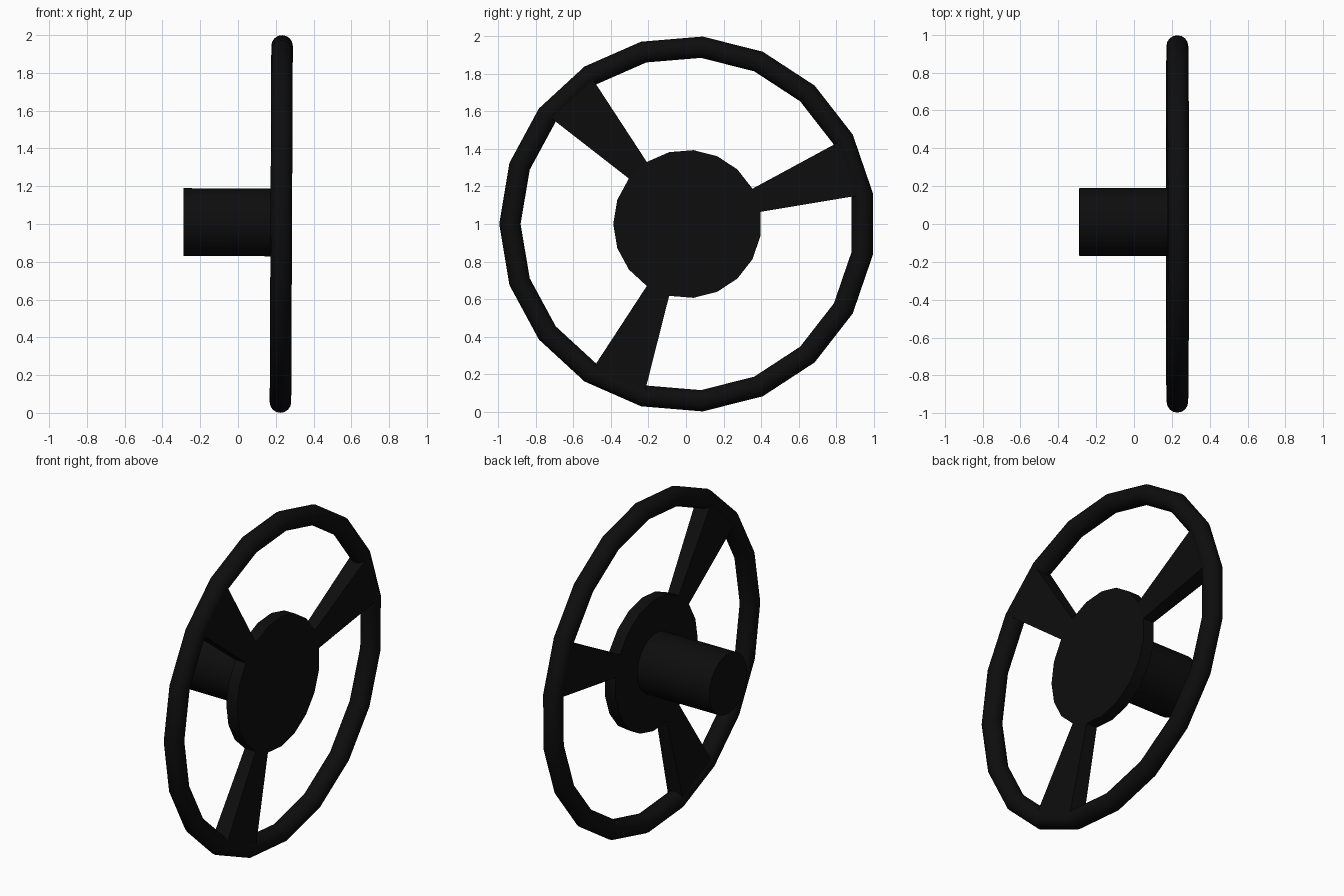
import bpy, bmesh, math
from mathutils import Vector

if "Cube" in bpy.data.objects:
    bpy.data.objects.remove(bpy.data.objects["Cube"])

SIDES = 19                      # shared by rim, hub and spokes
STEP = 2 * math.pi / SIDES
CENTRE = (0.229, 0.007, 1.0)
TILT = (0, 0.0045, 0)           # very slight lean

black = bpy.data.materials.new("black_plastic")
black.diffuse_color = (0.004, 0.004, 0.004, 1)
black.use_nodes = True
black.node_tree.nodes["Principled BSDF"].inputs["Base Color"].default_value = black.diffuse_color


def polar(radius, angle, x):
    return Vector((x, radius * math.cos(angle), radius * math.sin(angle)))


def finish(name, bm, location=CENTRE, smooth=True):
    bmesh.ops.recalc_face_normals(bm, faces=bm.faces)
    mesh = bpy.data.meshes.new(name)
    bm.to_mesh(mesh)
    bm.free()
    mesh.materials.append(black)
    obj = bpy.data.objects.new(name, mesh)
    obj.location, obj.rotation_euler = location, TILT
    bpy.context.collection.objects.link(obj)
    if smooth:
        bpy.ops.object.select_all(action='DESELECT')
        obj.select_set(True)
        bpy.context.view_layer.objects.active = obj
        bpy.ops.object.shade_smooth_by_angle(angle=math.radians(30))
    return obj


def prism(name, radius, sides, x0, x1, location=CENTRE):
    bm = bmesh.new()
    back, front = [[bm.verts.new(polar(radius, (i + 0.5) * 2 * math.pi / sides, x))
                    for i in range(sides)] for x in (x0, x1)]
    bm.faces.new(back)
    bm.faces.new(front)
    for i in range(sides):
        j = (i + 1) % sides
        bm.faces.new((back[i], back[j], front[j], front[i]))
    return finish(name, bm, location)


# Rim: round tube swept around a 19-sided loop
TUBE, MINOR, MAJOR = 0.057, 16, 0.946
bm = bmesh.new()
rings = []
for i in range(SIDES):
    ring = []
    for k in range(MINOR):
        t = 2 * math.pi * k / MINOR
        ring.append(bm.verts.new(polar(MAJOR + TUBE * math.cos(t), (i + 0.5) * STEP,
                                       TUBE * math.sin(t))))
    rings.append(ring)
for i in range(SIDES):
    a, b = rings[i], rings[(i + 1) % SIDES]
    for k in range(MINOR):
        m = (k + 1) % MINOR
        bm.faces.new((a[k], b[k], b[m], a[m]))
finish("rim", bm)

# Hub disc and the column behind it
HUB_R, HUB_HALF = 0.395, 0.036
prism("hub_disc", HUB_R, SIDES, -HUB_HALF, HUB_HALF)
prism("column", 0.18, 32, -0.518, -HUB_HALF, (0.229, 0.01, 1.008))

# Spokes: flare outwards from one hub side to the matching rim side
for n, k in enumerate((1, 7, 13)):
    bm = bmesh.new()
    ends = []
    for r, h in ((HUB_R, HUB_HALF), (MAJOR, 0.05)):
        ends.append([bm.verts.new(polar(r, (k + s) * STEP, x))
                     for s, x in ((-0.5, -h), (0.5, -h), (0.5, h), (-0.5, h))])
    inner, outer = ends
    bm.faces.new(inner)
    bm.faces.new(outer)
    for i in range(4):
        j = (i + 1) % 4
        bm.faces.new((inner[i], inner[j], outer[j], outer[i]))
    finish(f"spoke_{n + 1}", bm, smooth=False)
